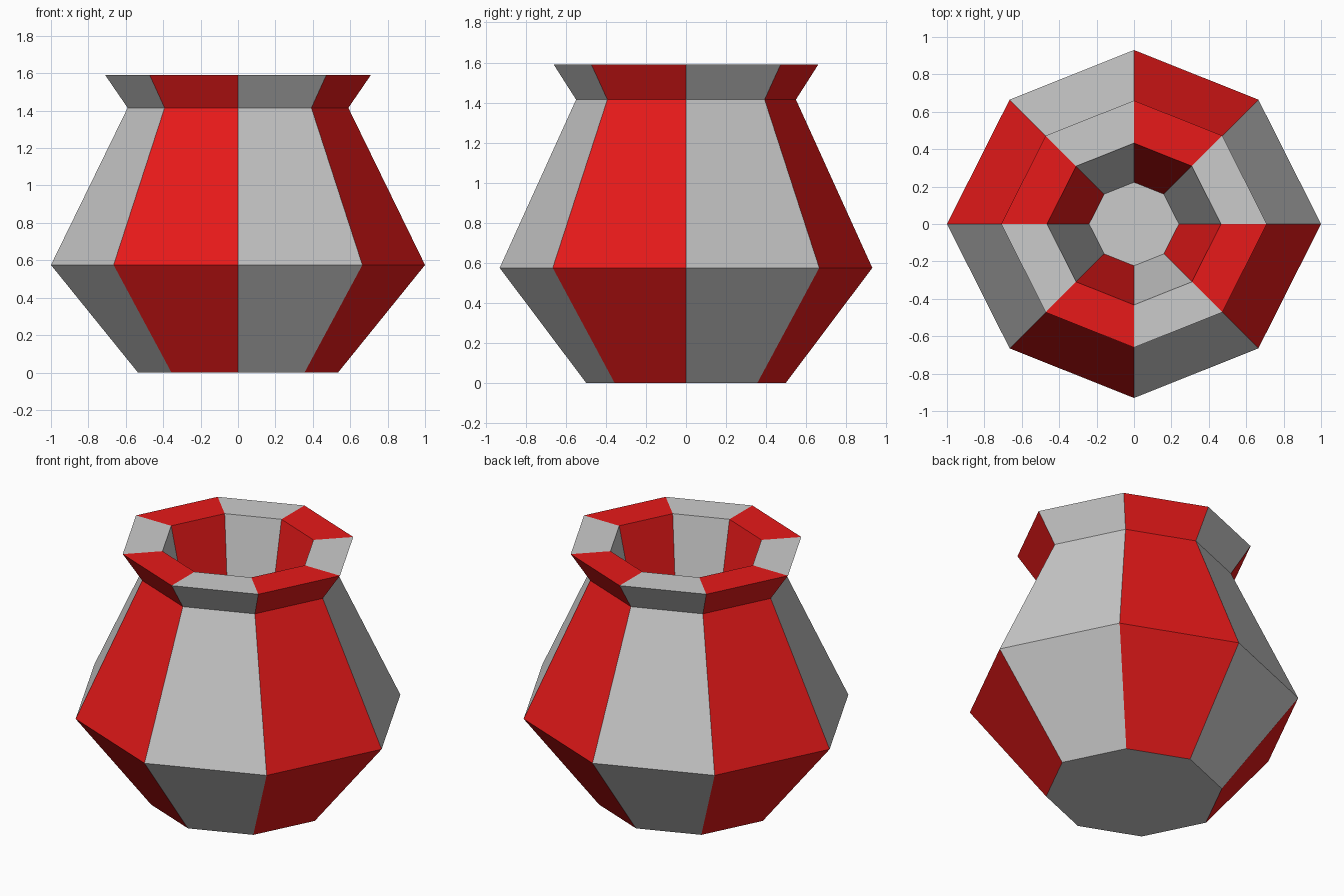
import bpy
import bmesh

if "Cube" in bpy.data.objects:
    bpy.data.objects.remove(bpy.data.objects["Cube"])

# Octagonal footprint, slightly flattened front to back
D, Y = 0.665, 0.93
FOOTPRINT = [(1, 0), (D, D), (0, Y), (-D, D), (-1, 0), (-D, -D), (0, -Y), (D, -D)]

# (radius, height) from the outer base, over the rim, down to the inner floor
PROFILE = [(0.535, 0.0), (1.0, 0.575), (0.59, 1.415),
           (0.71, 1.59), (0.465, 1.59), (0.24, 0.54)]


def material(name, colour):
    mat = bpy.data.materials.new(name)
    mat.diffuse_color = colour
    mat.use_nodes = True
    mat.node_tree.nodes["Principled BSDF"].inputs["Base Color"].default_value = mat.diffuse_color
    return mat


bm = bmesh.new()
rings = [[bm.verts.new((x * r, y * r, z)) for x, y in FOOTPRINT] for r, z in PROFILE]

# Walls, with alternating grey and red panels
for low, high in zip(rings, rings[1:]):
    for i in range(8):
        j = (i + 1) % 8
        face = bm.faces.new((low[i], low[j], high[j], high[i]))
        face.material_index = i % 2

# Underside and inner floor
bm.faces.new(rings[0][::-1])
bm.faces.new(rings[-1])

mesh = bpy.data.meshes.new("pot")
bm.to_mesh(mesh)
bm.free()
mesh.materials.append(material("grey", (0.8, 0.8, 0.8, 1)))
mesh.materials.append(material("red", (0.8, 0.01, 0.01, 1)))
bpy.context.collection.objects.link(bpy.data.objects.new("pot", mesh))
